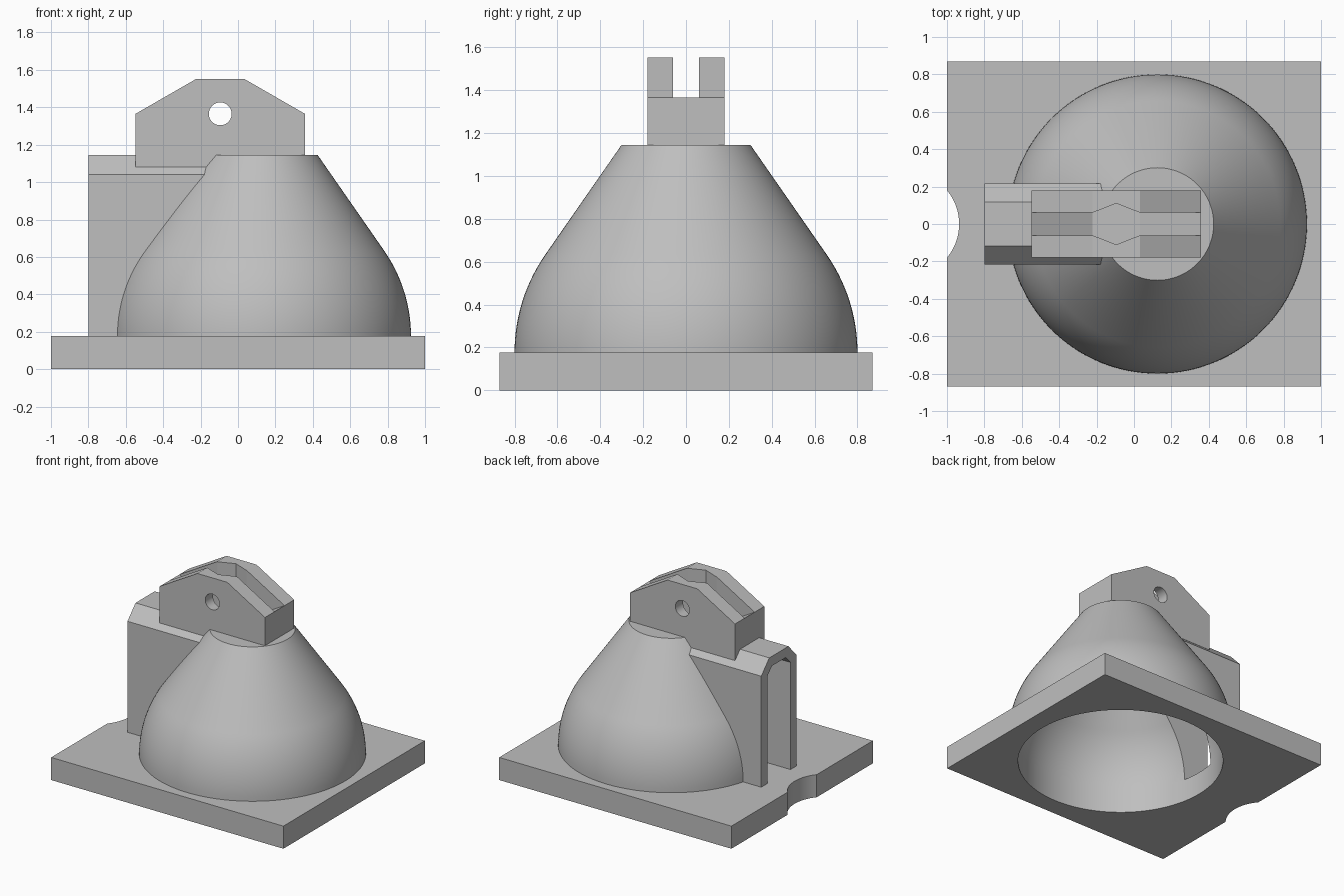
import bpy, bmesh, math
from mathutils import Vector

default = bpy.data.objects.get("Cube")
if default:
    bpy.data.objects.remove(default, do_unlink=True)

grey = bpy.data.materials.new("plain grey")
grey.use_nodes = True
COLOUR = (0.52, 0.52, 0.52, 1)
grey.diffuse_color = COLOUR
grey.node_tree.nodes["Principled BSDF"].inputs["Base Color"].default_value = COLOUR

DOME_X = 0.125      # dome axis
BASE_TOP = 0.176
TOP = 1.145
LUG_X = -0.095      # clevis centre


def finish(name, bm):
    bmesh.ops.recalc_face_normals(bm, faces=bm.faces)
    mesh = bpy.data.meshes.new(name)
    bm.to_mesh(mesh)
    bm.free()
    mesh.materials.append(grey)
    obj = bpy.data.objects.new(name, mesh)
    bpy.context.collection.objects.link(obj)
    return obj


def prism(name, outline, axis, start, end):
    """Extrude a 2D outline along x, y or z."""
    def place(u, v):
        return {"x": (start, u, v), "y": (u, start, v), "z": (u, v, start)}[axis]
    bm = bmesh.new()
    face = bm.faces.new([bm.verts.new(place(u, v)) for u, v in outline])
    moved = bmesh.ops.extrude_face_region(bm, geom=[face])["geom"]
    shift = Vector([end - start if a == axis else 0 for a in "xyz"])
    bmesh.ops.translate(bm, vec=shift, verts=[g for g in moved if isinstance(g, bmesh.types.BMVert)])
    return finish(name, bm)


def circle(cx, cy, r, n):
    return [(cx + r * math.cos(math.tau * i / n), cy + r * math.sin(math.tau * i / n)) for i in range(n)]


def mirrored(half):
    """Complete an outline that is symmetric about the vertical axis."""
    return half + [(-u, v) for u, v in reversed(half)]


def dome_solid(name, radius, bottom, top, segments=128):
    """Round shoulder running tangentially into a truncated cone."""
    limit = math.radians(34.8)
    profile = [(radius, bottom)] if bottom < BASE_TOP else []
    for i in range(15):
        a = limit * i / 14
        profile.append((radius * math.cos(a), BASE_TOP + radius * math.sin(a)))
    r, z = profile[-1]
    profile.append((r - (top - z) * math.tan(limit), top))
    bm = bmesh.new()
    rings = [[bm.verts.new((x, y, z)) for x, y in circle(DOME_X, 0, r, segments)] for r, z in profile]
    for low, high in zip(rings, rings[1:]):
        for i in range(segments):
            j = (i + 1) % segments
            bm.faces.new((low[i], low[j], high[j], high[i]))
    bm.faces.new(rings[0])
    bm.faces.new(rings[-1])
    return finish(name, bm)


def cut(obj, *cutters):
    bpy.context.view_layer.objects.active = obj
    for cutter in cutters:
        mod = obj.modifiers.new("cut", "BOOLEAN")
        mod.operation = "DIFFERENCE"
        mod.solver = "EXACT"
        mod.object = cutter
        bpy.ops.object.modifier_apply(modifier=mod.name)


# Cutters
cavity = dome_solid("cavity_cutter", 0.727, -0.1, 1.07)
passage = prism("passage_cutter", mirrored([(0.143, BASE_TOP), (0.143, 1.01), (0.085, 1.07)]),
                "x", -0.9, DOME_X)
notch = prism("notch_cutter", circle(-1.217, 0, 0.282, 96), "z", -0.1, 0.3)
pin_hole = prism("pin_hole_cutter", circle(LUG_X, 1.365, 0.061, 48), "y", -0.3, 0.3)
slot = prism("slot_cutter", [(LUG_X + u, v) for u, v in mirrored(
    [(0.128, 1.18), (0.453, 1.365), (0.5, 1.365), (0.5, 1.7)])], "y", -0.061, 0.061)
slot_bulge = prism("slot_bulge_cutter", [(LUG_X + u, v) for u, v in mirrored(
    [(0.128, -0.06), (0.128, 0.06), (0, 0.11)])][:3] + [(LUG_X - 0.128, 0.06), (LUG_X - 0.128, -0.06),
                   (LUG_X, -0.11)], "z", 1.18, 1.7)

# Base plate with round opening and edge notch
base = prism("base_plate", [(-1, -0.87), (1, -0.87), (1, 0.87), (-1, 0.87)], "z", 0, BASE_TOP)
cut(base, cavity, notch)

# Hollow dome
dome = dome_solid("dome", 0.8, BASE_TOP, TOP)
cut(dome, cavity, passage)

# Side tunnel with chamfered roof, opening into the dome
tunnel = prism("side_tunnel", mirrored([(0.217, BASE_TOP), (0.217, 1.04), (0.118, TOP)]), "x", -0.8, -0.1)
cut(tunnel, cavity, passage)

# Clevis bracket
clevis = prism("clevis_bracket", [(LUG_X + u, v) for u, v in mirrored(
    [(0.453, 1.08), (0.453, 1.365), (0.128, 1.552)])], "y", -0.18, 0.18)
cut(clevis, slot, slot_bulge, pin_hole)

# Remove cutters and smooth the curved parts
for cutter in (cavity, passage, notch, pin_hole, slot, slot_bulge):
    bpy.data.objects.remove(cutter, do_unlink=True)
bpy.ops.object.select_all(action="DESELECT")
for part in (base, dome, tunnel, clevis):
    part.select_set(True)
bpy.context.view_layer.objects.active = dome
bpy.ops.object.shade_smooth_by_angle(angle=math.radians(25))
